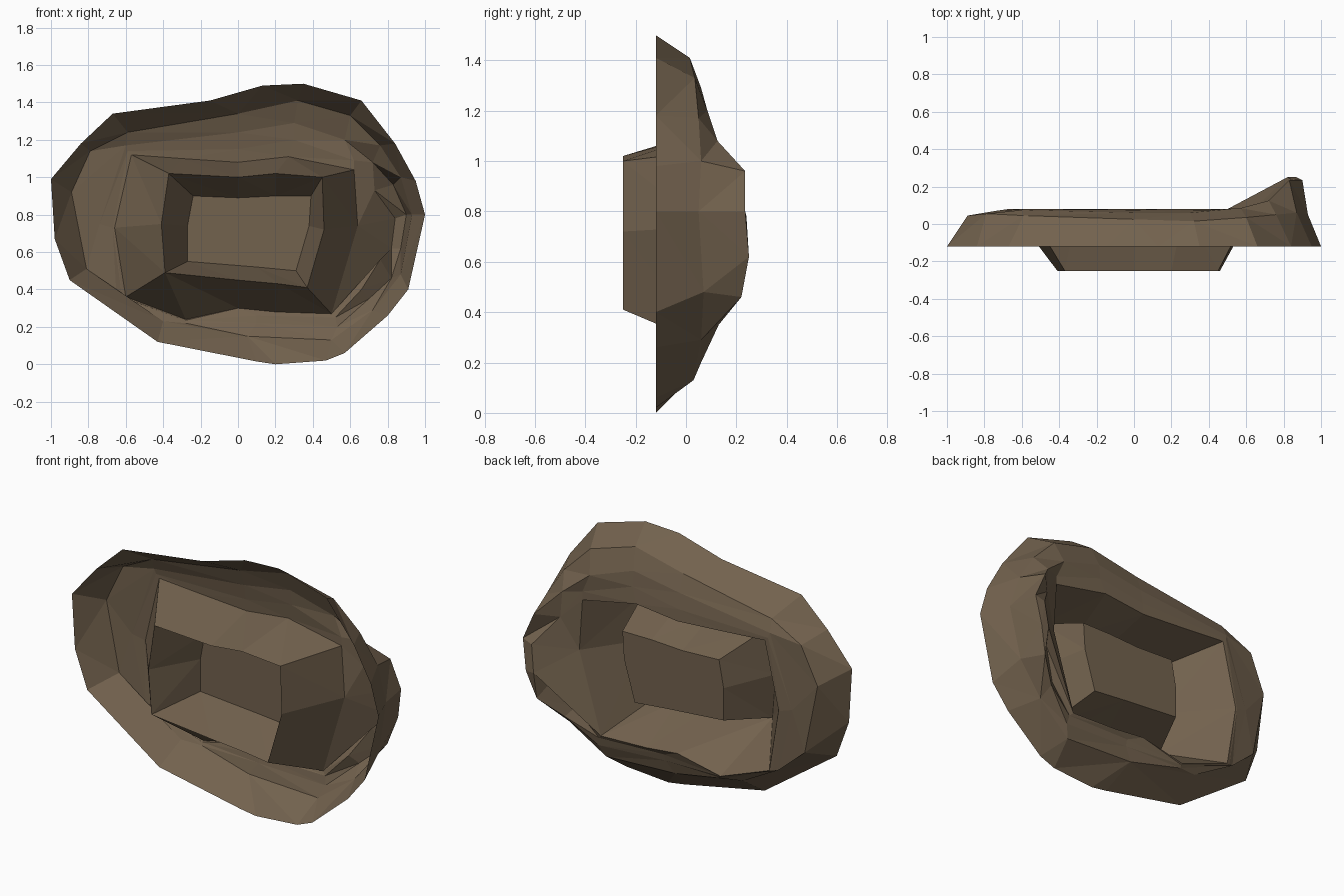
import bpy, bmesh, math

brown = bpy.data.materials.new("earth_brown")
brown.diffuse_color = (0.17, 0.122, 0.076, 1)
CX, CZ = 0.0, 0.73


def angle(p):
    return math.atan2(p[2] - CZ, p[0] - CX) % (2 * math.pi)


def flat(y, pts):
    """Ring profile lying at one depth."""
    return [(x, y, z) for x, z in pts]


def loft(name, rings, cap=False):
    """Join closed rings, outer to inner, stitching neighbours by angle."""
    bm = bmesh.new()
    loops = []
    for ring in rings:
        ring = sorted(ring, key=angle)
        loops.append([(angle(p), bm.verts.new(p)) for p in ring])
    for a, b in zip(loops, loops[1:]):
        na, nb = len(a), len(b)
        i = j = 0
        while i < na or j < nb:
            va, vb = a[i % na][1], b[j % nb][1]
            ta = a[(i + 1) % na][0] + (2 * math.pi if i + 1 >= na else 0)
            tb = b[(j + 1) % nb][0] + (2 * math.pi if j + 1 >= nb else 0)
            if j >= nb or (i < na and ta <= tb):
                bm.faces.new((va, a[(i + 1) % na][1], vb))
                i += 1
            else:
                bm.faces.new((va, b[(j + 1) % nb][1], vb))
                j += 1
    if cap:
        bm.faces.new([v for _, v in loops[-1]])
    me = bpy.data.meshes.new(name)
    bm.to_mesh(me)
    bm.free()
    me.materials.append(brown)
    ob = bpy.data.objects.new(name, me)
    bpy.context.collection.objects.link(ob)
    return ob


# Open front outline of the rocky rim
outline = flat(-0.12, [
    (1, .80), (.95, .98), (.84, 1.18), (.66, 1.41), (.35, 1.5), (.13, 1.49),
    (-.15, 1.41), (-.67, 1.34), (-.84, 1.18), (-1, .99), (-.98, .67),
    (-.9, .45), (-.43, .12), (.1, .015), (.2, 0), (.47, .02), (.57, .06),
    (.8, .26), (.91, .4)])

# Shoulder where the side wall turns into the back
shoulder = [
    (.93, .05, .8), (.87, .06, 1.0), (.76, .05, 1.17), (.6, .035, 1.33),
    (.32, .015, 1.41), (0, .025, 1.34), (-.59, .045, 1.24), (-.79, .055, 1.14),
    (-.89, .045, .92), (-.81, .05, .51), (-.4, .04, .23), (.05, .03, .15),
    (.5, .03, .13), (.72, .06, .29), (.87, .07, .48)]

# Crest: tall ridge on the right, low plateau elsewhere
crest = [
    (.9, .235, .8), (.83, .235, .96), (.72, .125, 1.08), (.57, .085, 1.2),
    (.3, .06, 1.29), (0, .06, 1.24), (-.6, .075, 1.17), (-.74, .07, .75),
    (-.65, .065, .37), (-.28, .06, .22), (.1, .05, .22), (.53, .06, .2),
    (.7, .13, .35), (.82, .22, .46), (.87, .25, .62)]

# Inner foot of the ridge
foot = [
    (.84, .24, .78), (.73, .13, .93), (.62, .08, 1.09), (.3, .07, 1.2),
    (0, .075, 1.15), (-.59, .08, 1.14), (-.67, .08, .73), (-.62, .075, .36),
    (-.28, .07, .235), (.1, .06, .26), (.52, .07, .25), (.66, .09, .4),
    (.76, .16, .56), (.82, .25, .62)]

# Base of the rectangular frame
base = flat(0.08, [
    (.62, 1.04), (.64, .74), (.5, .27), (.2, .28), (0, .3), (-.28, .24),
    (-.6, .36), (-.66, .73), (-.57, 1.12), (-.3, 1.1), (0, 1.08), (.27, 1.11)])

# Front edge of the frame and the recessed panel inside it
lip = flat(-0.25, [
    (.45, 1.0), (.46, .72), (.37, .41), (.22, .43), (0, .45), (-.39, .49),
    (-.41, .75), (-.37, 1.02), (0, 1.0), (.2, 1.02)])
panel = flat(0.035, [
    (.39, .9), (.38, .74), (.31, .5), (.1, .52), (-.27, .55), (-.27, .74),
    (-.24, .9), (0, .89), (.2, .9)])

loft("rocky_rim", [outline, shoulder, crest, foot, base])
loft("raised_frame", [base, lip, panel], cap=True)
